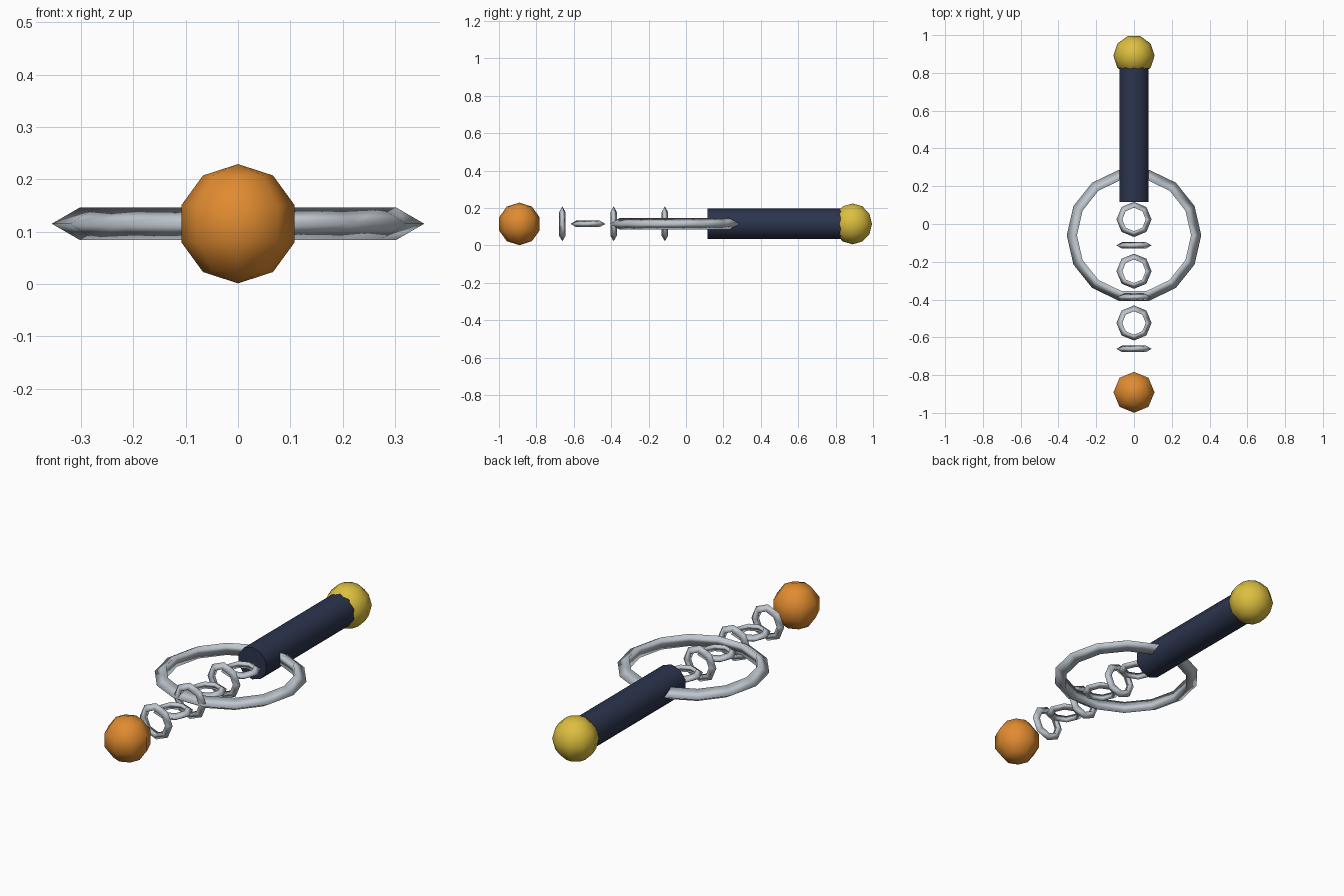
import bpy
from math import pi

cube = bpy.data.objects.get("Cube")
if cube:
    bpy.data.objects.remove(cube, do_unlink=True)

MID = 0.115  # height of the shared centre line


def material(name, rgb):
    mat = bpy.data.materials.new(name)
    mat.use_nodes = True
    mat.diffuse_color = (*rgb, 1)
    mat.node_tree.nodes["Principled BSDF"].inputs["Base Color"].default_value = (*rgb, 1)
    return mat


orange = material("orange", (0.75, 0.26, 0.03))
gold = material("gold", (0.72, 0.52, 0.05))
steel = material("steel", (0.52, 0.57, 0.62))
navy = material("navy", (0.025, 0.035, 0.075))


def finish(name, mat):
    ob = bpy.context.object
    ob.name = name
    ob.data.materials.append(mat)
    bpy.ops.object.transform_apply(location=False, rotation=True, scale=True)
    return ob


def ball(name, y, radius, segments, rings, turn, mat):
    bpy.ops.mesh.primitive_uv_sphere_add(segments=segments, ring_count=rings, radius=radius,
                                         location=(0, y, MID), rotation=(0, 0, turn))
    finish(name, mat)
    bpy.ops.object.shade_smooth()


def ring(name, y, major, minor, segments, tilt):
    # Three-sided tube with its ridge facing outward
    bpy.ops.mesh.primitive_torus_add(major_radius=major, minor_radius=minor, major_segments=segments,
                                     minor_segments=3, location=(0, y, MID), rotation=(tilt, 0, 0))
    finish(name, steel)
    bpy.ops.object.shade_smooth()


# Balls at both ends
ball("front_ball", -0.891, 0.114, 8, 5, 0, orange)
ball("end_knob", 0.891, 0.109, 10, 6, pi / 2, gold)

# Handle, with an edge at the top and bottom
bpy.ops.mesh.primitive_cylinder_add(vertices=10, radius=0.082, depth=0.775,
                                    location=(0, 0.503, MID), rotation=(pi / 2, 0, 0))
finish("handle", navy)
bpy.ops.object.shade_smooth_by_angle(angle=pi / 4)

# Large flat ring
ring("large_ring", -0.06, 0.32, 0.036, 14, 0)

# Chain of alternating upright and flat links
for i in range(6):
    ring(f"chain_link_{i + 1}", -0.661 + 0.137 * i, 0.0725, 0.0205, 8, 0 if i % 2 else pi / 2)
